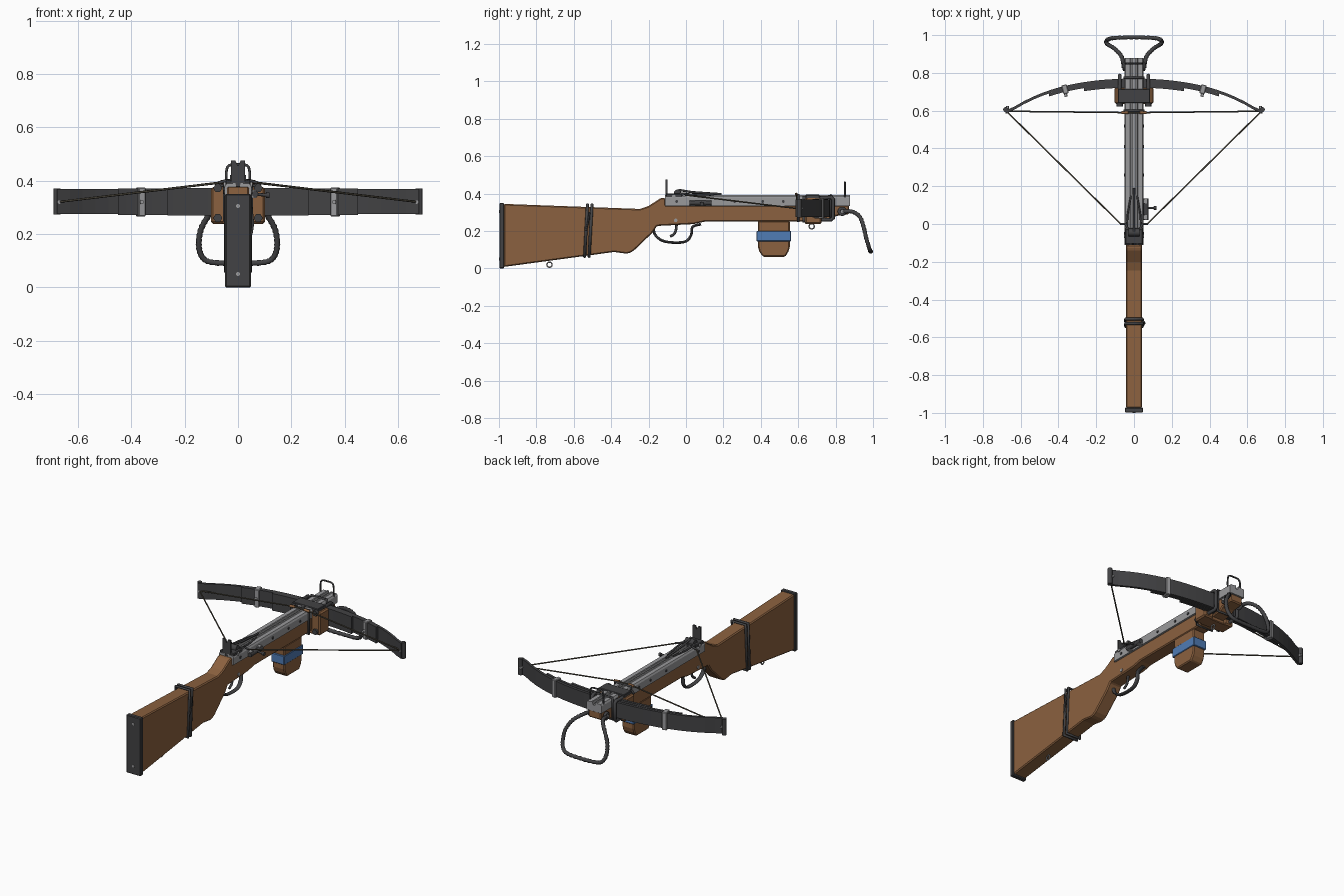
import bpy, bmesh, math
from mathutils import Vector

if "Cube" in bpy.data.objects:
    bpy.data.objects.remove(bpy.data.objects["Cube"])


def material(name, c):
    m = bpy.data.materials.new(name)
    m.diffuse_color = (*c, 1)
    m.use_nodes = True
    m.node_tree.nodes["Principled BSDF"].inputs["Base Color"].default_value = m.diffuse_color
    return m


WOOD = material("wood", (0.26, 0.12, 0.05))
DARK = material("dark_steel", (0.055, 0.055, 0.058))
STEEL = material("steel", (0.32, 0.32, 0.33))
BLUE = material("blue", (0.08, 0.2, 0.46))
CORD = material("cord", (0.08, 0.07, 0.05))


def prism(name, pts, axis, a, b, mat, bevel=0.0):
    """Extrude a 2D outline along an axis: x -> (y,z), y -> (x,z), z -> (x,y)."""
    place = {'x': lambda p, t: (t, p[0], p[1]), 'y': lambda p, t: (p[0], t, p[1]),
             'z': lambda p, t: (p[0], p[1], t)}[axis]
    bm = bmesh.new()
    lo = [bm.verts.new(place(p, a)) for p in pts]
    hi = [bm.verts.new(place(p, b)) for p in pts]
    bm.faces.new(lo)
    bm.faces.new(hi[::-1])
    n = len(pts)
    for i in range(n):
        j = (i + 1) % n
        bm.faces.new((lo[j], lo[i], hi[i], hi[j]))
    bmesh.ops.recalc_face_normals(bm, faces=bm.faces)
    me = bpy.data.meshes.new(name)
    bm.to_mesh(me)
    bm.free()
    ob = bpy.data.objects.new(name, me)
    bpy.context.collection.objects.link(ob)
    me.materials.append(mat)
    if bevel:
        m = ob.modifiers.new("bevel", 'BEVEL')
        m.width, m.segments, m.limit_method = bevel, 1, 'ANGLE'
    return ob


def box(name, x, y, z, mat, bevel=0.0):
    return prism(name, [(x[0], y[0]), (x[1], y[0]), (x[1], y[1]), (x[0], y[1])], 'z', *z, mat, bevel)


def smooth_path(pts, steps):
    """Catmull-Rom points through a short control path."""
    p = [Vector(q) for q in pts]
    p = [2 * p[0] - p[1]] + p + [2 * p[-1] - p[-2]]
    out = []
    for i in range(1, len(p) - 2):
        for k in range(steps):
            t = k / steps
            a, b, c, d = p[i - 1:i + 3]
            out.append(0.5 * (2 * b + (c - a) * t + (2 * a - 5 * b + 4 * c - d) * t * t
                              + (3 * b - a - 3 * c + d) * t ** 3))
    return out + [p[-2]]


def tube(name, pts, r, mat, closed=False, ridged=False, res=2):
    cu = bpy.data.curves.new(name, 'CURVE')
    cu.dimensions = '3D'
    cu.bevel_depth, cu.bevel_resolution, cu.use_fill_caps = r, res, True
    sp = cu.splines.new('POLY')
    sp.points.add(len(pts) - 1)
    for i, p in enumerate(pts):
        sp.points[i].co = (*p, 1)
        sp.points[i].radius = 0.8 if ridged and i % 2 else 1
    sp.use_cyclic_u = closed
    cu.materials.append(mat)
    ob = bpy.data.objects.new(name, cu)
    bpy.context.collection.objects.link(ob)
    return ob


def ring(name, c, r, thick, mat, axis='x'):
    pts = []
    for i in range(16):
        u, v = r * math.cos(i * math.pi / 8), r * math.sin(i * math.pi / 8)
        pts.append(Vector(c) + Vector((0, u, v) if axis == 'x' else (u, 0, v) if axis == 'y' else (u, v, 0)))
    return tube(name, pts, thick, mat, closed=True, res=1)


# stock, butt plate and its screws
stock = [(-.975, .345), (-.246, .318), (-.2, .334), (-.134, .377), (-.11, .377), (-.11, .337), (.872, .337),
         (.872, .29), (.80, .28), (.78, .262), (.6, .25), (.1, .25), (.04, .237), (-.155, .227), (-.18, .19),
         (-.278, .096), (-.3, .083), (-.32, .079), (-.385, .088), (-.5, .072), (-.975, .008)]
prism("stock", stock, 'x', -.042, .042, WOOD, .006)
box("butt_plate", (-.048, .048), (-.998, -.972), (0, .35), DARK, .004)
for z in (.05, .305):
    tube("butt_screw", [(0, -1, z), (0, -.98, z)], .008, STEEL)

# straps wrapped round the stock
for dy in (-.012, .012):
    loop = [(s, y + dy, z) for s, y, z in ((-.046, -.53, .062), (.046, -.53, .062), (.046, -.515, .342), (-.046, -.515, .342))]
    tube("stock_wrap", loop, .008, DARK, closed=True)
tube("wrap_tie", [(.05, -.535, .2), (.056, -.525, .24), (.05, -.515, .3)], .005, DARK)

# rail with bolt groove
rail = [(-.05, .335), (.05, .335), (.05, .378), (.044, .388), (.02, .388), (.017, .392), (.009, .392), (.007, .372),
        (-.007, .372), (-.009, .392), (-.017, .392), (-.02, .388), (-.044, .388), (-.05, .378)]
prism("rail", rail, 'y', -.112, .878, STEEL)
for y in (-.05, .26, .41, .52):
    tube("rail_screw", [(-.054, y, .358), (.054, y, .358)], .008, DARK)

# pouch-shaped magazine with blue band
prism("magazine", [(.385, .255), (.385, .115), (.392, .09), (.412, .062), (.53, .062), (.548, .09), (.555, .115), (.555, .255)],
      'x', -.04, .04, WOOD, .006)
box("magazine_band", (-.044, .044), (.377, .562), (.145, .2), BLUE, .003)

# trigger and guard
guard = smooth_path([(0, -.175, .222), (0, -.165, .18), (0, -.125, .148), (0, -.06, .138), (0, .0, .145), (0, .028, .18),
                     (0, .035, .222), (0, .08, .237)], 4)
g = tube("trigger_guard", guard, .007, DARK)
g.scale.x = 1.9
tube("trigger", smooth_path([(0, -.05, .245), (0, -.053, .21), (0, -.063, .185), (0, -.085, .17)], 4), .007, DARK)
tube("trigger_pin", [(-.046, -.055, .257), (.046, -.055, .257)], .01, STEEL)

# lock housing, string nut and spring arms
box("lock_housing", (-.047, .047), (-.108, -.02), (.375, .4), DARK, .004)
tube("string_nut", [(-.03, -.045, .402), (.03, -.045, .402)], .02, DARK, res=4)
tube("bolt_clip", [(0, -.04, .42), (0, .03, .408), (0, .19, .397)], .006, DARK)
for s in (-1, 1):
    tube("lock_arm", [(s * .038, -.03, .4), (s * .034, .05, .395), (s * .016, .15, .393)], .005, DARK)
    tube("string_hook", [(s * .03, -.03, .4), (s * .045, .0, .4), (s * .072, .0, .392)], .006, DARK)
    tube("housing_pin", [(s * .045, -.065, .385), (s * .054, -.065, .385)], .01, STEEL)

# rear notch sight and front wire sight
prism("rear_sight", [(-.026, .39), (.026, .39), (.026, .476), (.01, .476), (0, .455), (-.01, .476), (-.026, .476)],
      'y', -.11, -.1, DARK)
tube("front_sight", smooth_path([(-.044, .85, .36), (-.044, .85, .43), (-.034, .85, .457), (0, .85, .461),
                                 (.034, .85, .457), (.044, .85, .43), (.044, .85, .36)], 3), .005, DARK)

# side latch on the right
tube("latch_barrel", [(.064, .02, .35), (.064, .135, .35)], .013, DARK)
for y in (.035, .12):
    box("latch_mount", (.045, .07), (y - .012, y + .012), (.336, .366), STEEL)
tube("latch_handle", [(.064, .085, .35), (.112, .085, .345)], .006, DARK)
tube("latch_knob", [(.105, .085, .346), (.118, .085, .345)], .011, DARK)


# leaf-spring bow, three stacked leaves
def bow_y(x):
    x = min(abs(x), .665)
    return .770 - .25 * x * x - .3 * x ** 4


for i, (half, z0, z1) in enumerate(((.68, .275, .368), (.45, .272, .37), (.265, .269, .372))):
    xs = [half * (k / 14 - 1) for k in range(29)]
    outer = [(x, bow_y(x) - .016 * i) for x in xs]
    inner = [(x, bow_y(x) - .016 * (i + 1)) for x in reversed(xs)]
    prism("bow_leaf_%d" % (i + 1), outer + inner, 'z', z0, z1, DARK)

for s in (-1, 1):
    # rolled limb tip and string pin
    roll = [(s * .68 + .013 * math.cos(k * math.pi / 6), .606 + .013 * math.sin(k * math.pi / 6)) for k in range(12)]
    prism("limb_tip", roll, 'z', .273, .37, DARK)
    tube("string_pin", [(s * .67, .585, .32), (s * .67, .625, .32)], .007, STEEL)
    # limb clamps following the slope of the bow
    cx, cy = s * .365, bow_y(.365) - .018
    c = box("limb_clamp", (-.014, .014), (-.024, .024), (.266, .374), STEEL, .003)
    c.location, c.rotation_euler.z = (cx, cy, 0), -s * .235
    tube("clamp_bolt", [(cx - s * .005, cy - .04, .32), (cx, cy, .32)], .008, STEEL)
    # wooden bow blocks and U-bolts
    box("bow_block", tuple(sorted((s * .04, s * .102))), (.635, .725), (.238, .376), WOOD, .008)
    tube("bow_u_bolt", [(s * .076, y, z) for y, z in ((.625, .372), (.775, .38), (.787, .37), (.787, .27),
                                                     (.775, .26), (.625, .26))], .01, DARK)
    for z in (.372, .26):
        tube("u_bolt_nut", [(s * .076, .622, z), (s * .076, .64, z)], .017, DARK, res=1)
    # strings: resting and drawn, each with servings
    tip = (s * .675, .597, .32)
    tube("rest_string", [tip, (s * .06, .59, .394), (0, .59, .396)], .004, CORD)
    tube("drawn_string", [tip, (s * .07, .0, .392)], .004, CORD)
    tube("string_serving", [(s * .065, .59, .394), (s * .03, .59, .397)], .008, WOOD)
    # eye bolts holding the stirrup
    ring("stirrup_eye", (s * .052, .835, .305), .017, .009, DARK)

box("bow_bridge", (-.085, .085), (.64, .715), (.376, .394), DARK, .003)
box("bow_belly_block", (-.06, .06), (.635, .715), (.238, .262), WOOD, .004)
tube("rail_strap", [(-.052, .6, .252), (.052, .6, .252), (.052, .6, .394), (-.052, .6, .394)], .007, DARK, closed=True)
tube("front_strap", [(-.052, .775, .262), (.052, .775, .262), (.052, .775, .392), (-.052, .775, .392)], .007, DARK, closed=True)
tube("stirrup_pin", [(-.065, .835, .305), (.065, .835, .305)], .01, STEEL)

# rope-wrapped foot stirrup
half = [(.055, .84, .305), (.068, .89, .303), (.105, .93, .275), (.138, .95, .22), (.147, .964, .16),
        (.135, .978, .115), (.1, .985, .094)]
path = smooth_path(half + [(0, .988, .09)] + [(-x, y, z) for x, y, z in half[::-1]], 7)
tube("stirrup", path, .012, DARK, ridged=True)

# sling rings
ring("rear_sling_ring", (0, -.73, .02), .014, .004, STEEL)
ring("front_sling_ring", (0, .672, .225), .014, .004, STEEL)
